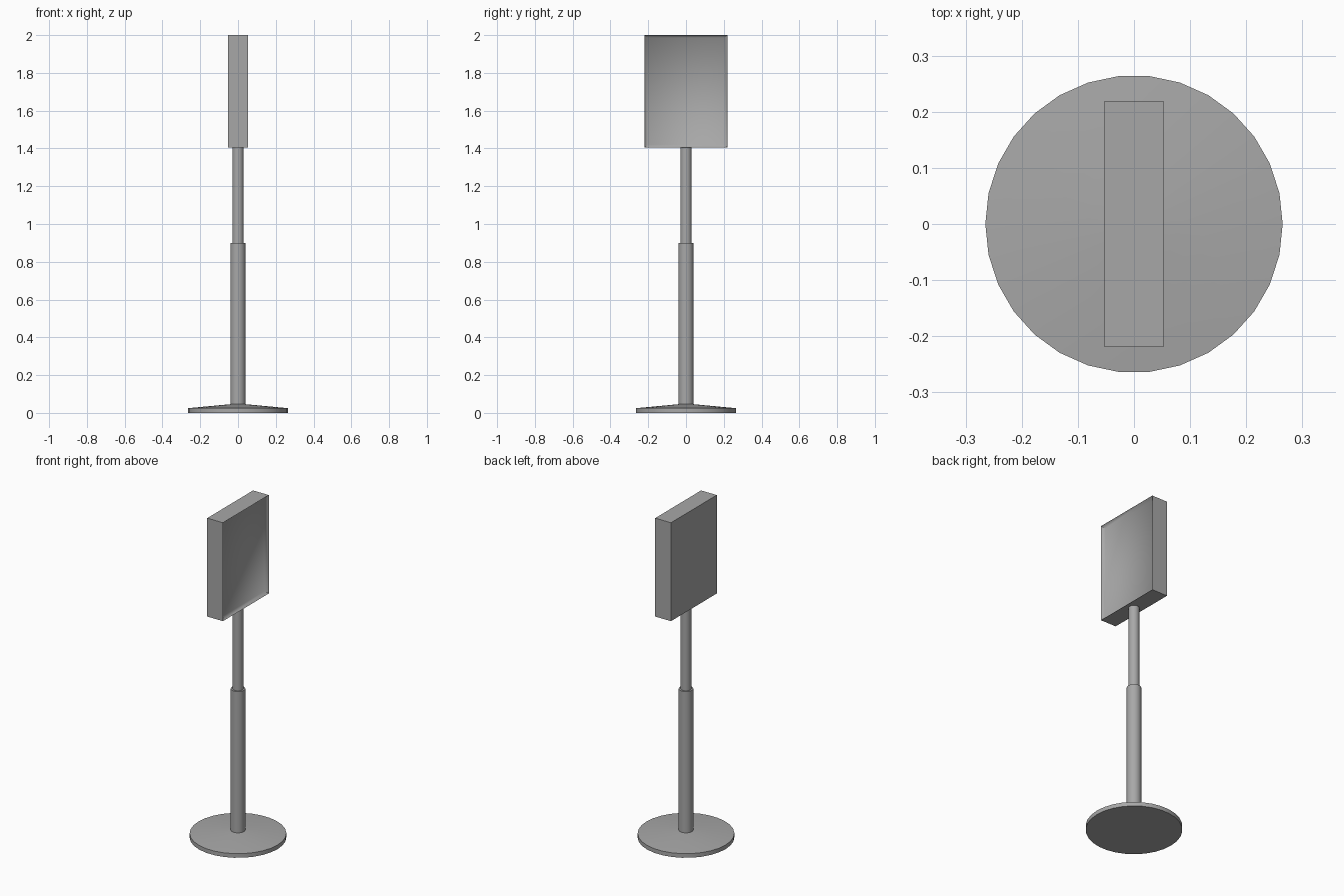
import bpy, bmesh, math

cube = bpy.data.objects.get("Cube")
if cube:
    bpy.data.objects.remove(cube, do_unlink=True)

# One grey for the whole stand
grey = bpy.data.materials.new("mid grey")
grey.use_nodes = True
colour = (0.39, 0.39, 0.39, 1)
grey.diffuse_color = colour
grey.node_tree.nodes["Principled BSDF"].inputs["Base Color"].default_value = colour

SIDES = 30


def add_object(name, bm):
    bmesh.ops.recalc_face_normals(bm, faces=bm.faces)
    mesh = bpy.data.meshes.new(name)
    bm.to_mesh(mesh)
    bm.free()
    mesh.materials.append(grey)
    obj = bpy.data.objects.new(name, mesh)
    bpy.context.collection.objects.link(obj)
    bpy.ops.object.select_all(action="DESELECT")
    obj.select_set(True)
    bpy.context.view_layer.objects.active = obj
    bpy.ops.object.shade_smooth_by_angle(angle=math.radians(60))
    return obj


def turned(name, profile):
    """Closed round part from (radius, height) points, bottom to top."""
    bm = bmesh.new()
    rings = []
    for r, z in profile:
        rings.append([bm.verts.new((r * math.cos(a), r * math.sin(a), z))
                      for a in (math.tau * i / SIDES for i in range(SIDES))])
    for low, high in zip(rings, rings[1:]):
        for i in range(SIDES):
            j = (i + 1) % SIDES
            bm.faces.new((low[i], low[j], high[j], high[i]))
    bm.faces.new(rings[0])
    bm.faces.new(rings[-1])
    return add_object(name, bm)


# Round foot with a gently sloping top
turned("base", [(0.265, 0), (0.265, 0.025), (0.04, 0.046)])

# Telescopic pole
turned("lower_pole", [(0.04, 0.04), (0.04, 0.9)])
turned("upper_pole", [(0.03, 0.88), (0.03, 1.41)])

# Panel head, with a shallow dished recess in its left side
bm = bmesh.new()
bmesh.ops.create_cube(bm, size=1)
bmesh.ops.scale(bm, vec=(0.105, 0.438, 0.595), verts=bm.verts)
bmesh.ops.translate(bm, vec=(0, 0, 1.7025), verts=bm.verts)
bm.normal_update()
display = [f for f in bm.faces if f.normal.x > 0.9]
bmesh.ops.inset_individual(bm, faces=display, thickness=0.02, depth=-0.02)
add_object("panel", bm)
